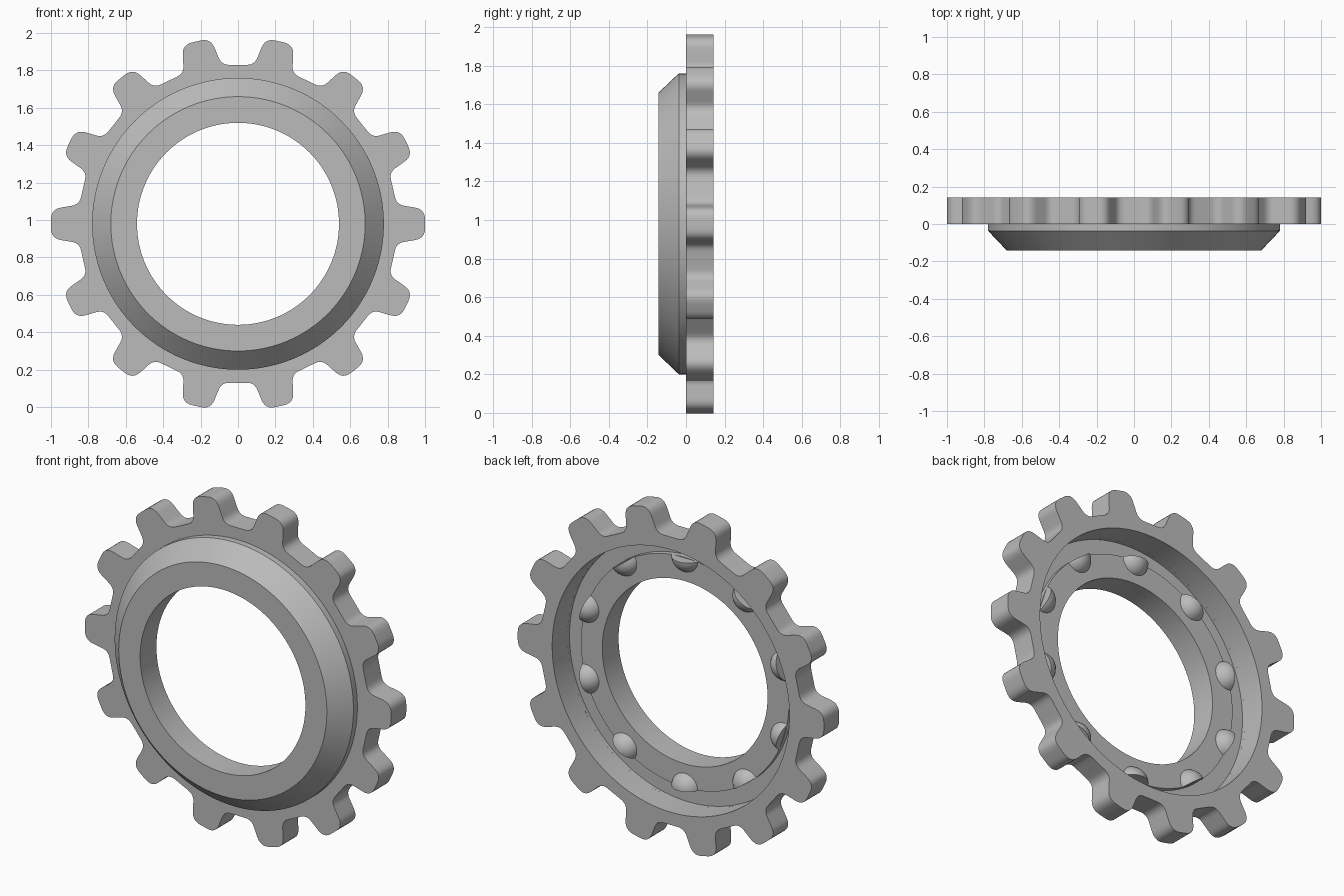
import bpy, bmesh
from math import sin, cos, atan2, pi, tau
from mathutils import Vector, Matrix

CENTRE_Z = 0.98
TEETH = 14
BALLS = 10
BACK, FRONT = 0.142, -0.142      # outer faces along y
BORE, RACE, HUB, WELL = 0.54, 0.68, 0.78, 0.775
RACE_Y, FLOOR_Y = 0.01, -0.02    # ball race level and groove floor

cube = bpy.data.objects.get("Cube")
if cube:
    bpy.data.objects.remove(cube, do_unlink=True)

steel = bpy.data.materials.new("grey_steel")
steel.use_nodes = True
GREY = (0.5, 0.5, 0.5, 1)
steel.diffuse_color = GREY
steel.node_tree.nodes["Principled BSDF"].inputs["Base Color"].default_value = GREY


def finish(bm, name):
    """Turn a bmesh into a smooth shaded object with sharp edges kept."""
    bmesh.ops.recalc_face_normals(bm, faces=bm.faces[:])
    mesh = bpy.data.meshes.new(name)
    bm.to_mesh(mesh)
    bm.free()
    mesh.materials.append(steel)
    obj = bpy.data.objects.new(name, mesh)
    bpy.context.collection.objects.link(obj)
    bpy.ops.object.select_all(action="DESELECT")
    obj.select_set(True)
    bpy.context.view_layer.objects.active = obj
    bpy.ops.object.shade_smooth_by_angle()
    return obj


def bridge_closed(bm, rings):
    """Join closed rings of vertices, the last one back to the first."""
    for a, b in zip(rings, rings[1:] + rings[:1]):
        n = len(a)
        for i in range(n):
            j = (i + 1) % n
            bm.faces.new((a[i], a[j], b[j], b[i]))


def rounded(before, corner, after, size, steps=6):
    """Round one corner of a path with a quadratic curve."""
    p = corner + (before - corner).normalized() * size
    q = corner + (after - corner).normalized() * size
    ts = [i / steps for i in range(steps + 1)]
    return [p * (1 - t) ** 2 + corner * 2 * t * (1 - t) + q * t * t for t in ts]


# Half of one tooth, from the tip centre to the middle of the root
half_pitch = pi / TEETH
tip, shoulder = Vector((1, 0)), Vector((1, 0.078))
root = Vector((cos(half_pitch), sin(half_pitch))) * 0.85
foot = root + Vector((sin(half_pitch), -cos(half_pitch))) * 0.088
half = rounded(tip, shoulder, foot, 0.055) + rounded(shoulder, foot, root, 0.04)
half += [half[-1].lerp(root, 0.5), root]
mirrored = [Vector((p.x, -p.y)) for p in reversed(half[:-1])]
tooth = mirrored + [tip] + half

# Toothed ring: one tooth turned around the axis
outline = []
for k in range(TEETH):
    turn = Matrix.Rotation(k * tau / TEETH, 2)
    outline += [turn @ p for p in tooth]
inner = [p.normalized() * WELL for p in outline]
bm = bmesh.new()
rings = [[bm.verts.new((p.x, y, CENTRE_Z + p.y)) for p in path]
         for path, y in ((outline, 0), (outline, BACK), (inner, BACK), (inner, 0))]
bridge_closed(bm, rings)
finish(bm, "toothed_ring")

# Chamfered hub with bore, ball race and groove
profile = [(BORE, FRONT), (RACE, FRONT), (HUB, -0.037), (HUB, 0), (WELL, 0),
           (WELL, FLOOR_Y), (RACE, FLOOR_Y), (RACE, RACE_Y), (BORE, RACE_Y)]
SEGMENTS = 128
bm = bmesh.new()
rings = [[bm.verts.new((r * cos(i * tau / SEGMENTS), y,
                        CENTRE_Z + r * sin(i * tau / SEGMENTS)))
          for i in range(SEGMENTS)] for r, y in profile]
bridge_closed(bm, rings)
finish(bm, "hub")

# Bearing balls, trimmed flat on the outside and sunk in the race
for k in range(BALLS):
    bm = bmesh.new()
    bmesh.ops.create_uvsphere(bm, u_segments=32, v_segments=20, radius=0.09)
    bmesh.ops.translate(bm, verts=bm.verts[:], vec=(RACE, RACE_Y - 0.03, 0))
    for point, normal in (((RACE - 0.004, 0, 0), (1, 0, 0)),
                          ((0, RACE_Y - 0.01, 0), (0, -1, 0))):
        bmesh.ops.bisect_plane(bm, geom=bm.verts[:] + bm.edges[:] + bm.faces[:],
                               plane_co=point, plane_no=normal, clear_outer=True)
        open_edges = [e for e in bm.edges if e.is_boundary]
        bmesh.ops.holes_fill(bm, edges=open_edges, sides=0)
    spin = Matrix.Rotation(pi / 2 + k * tau / BALLS, 4, "Y")
    bmesh.ops.transform(bm, matrix=Matrix.Translation((0, 0, CENTRE_Z)) @ spin,
                        verts=bm.verts[:])
    finish(bm, f"bearing_ball_{k + 1}")
